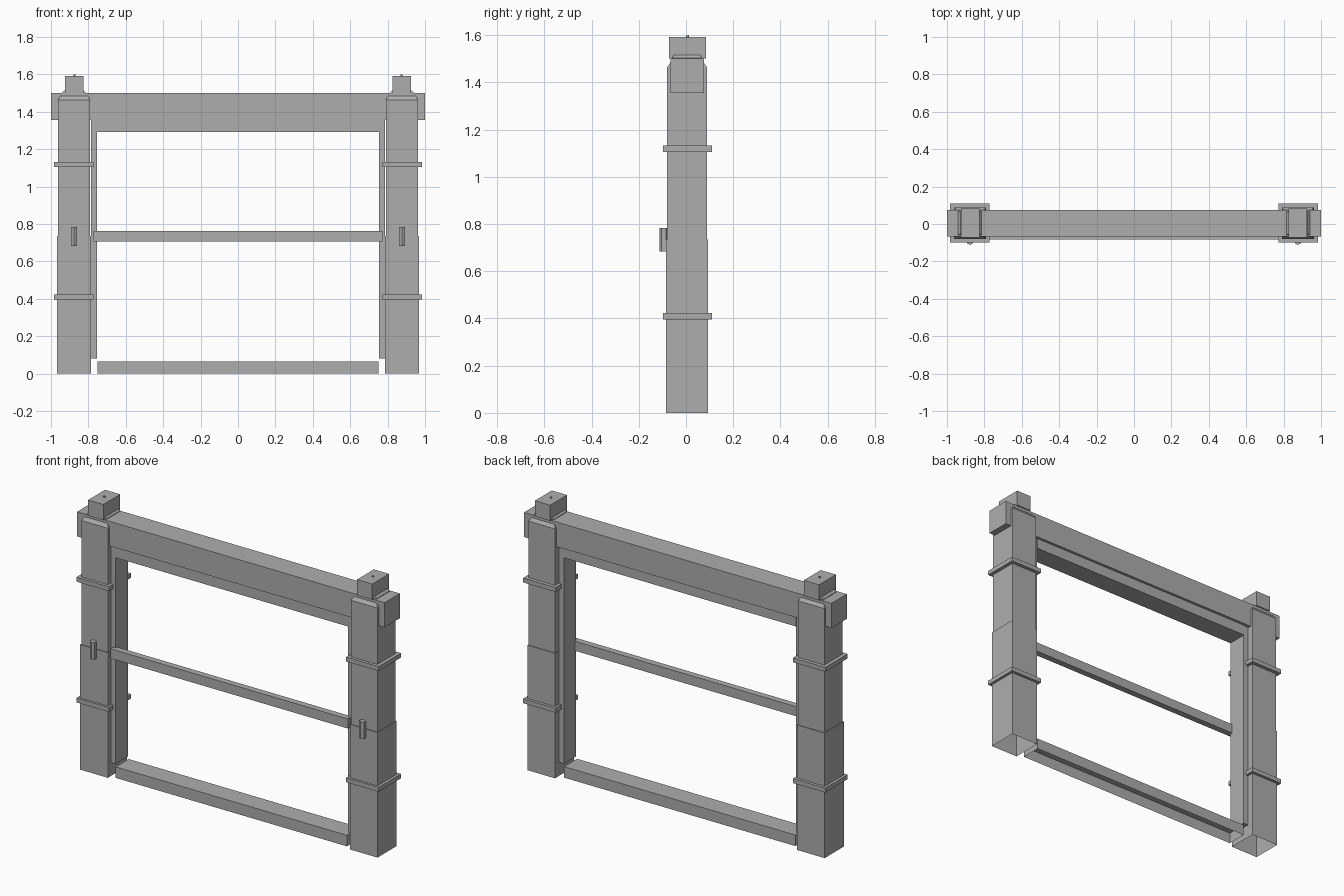
import bpy
import bmesh
from math import pi

cube = bpy.data.objects.get("Cube")
if cube:
    bpy.data.objects.remove(cube, do_unlink=True)

# One flat grey for the whole frame
grey = bpy.data.materials.new("plain grey")
grey.use_nodes = True
colour = (0.42, 0.42, 0.42, 1)
grey.diffuse_color = colour
grey.node_tree.nodes["Principled BSDF"].inputs["Base Color"].default_value = colour


def finish(name, bm, paired):
    bmesh.ops.recalc_face_normals(bm, faces=bm.faces)
    mesh = bpy.data.meshes.new(name)
    bm.to_mesh(mesh)
    bm.free()
    mesh.materials.append(grey)
    obj = bpy.data.objects.new(name, mesh)
    bpy.context.collection.objects.link(obj)
    if paired:
        obj.modifiers.new("Mirror", "MIRROR")
    return obj


def block(name, x, y, z, paired=False, open_base=False, top_inset=None):
    """Box from ranges; top_inset=(dx, dy, height) adds a sloped top."""
    sections = [(z[0], 0, 0), (z[1], 0, 0)]
    if top_inset:
        dx, dy, height = top_inset
        sections.append((z[1] + height, dx, dy))
    bm = bmesh.new()
    rings = []
    for level, dx, dy in sections:
        x0, x1, y0, y1 = x[0] + dx, x[1] - dx, y[0] + dy, y[1] - dy
        corners = ((x0, y0), (x1, y0), (x1, y1), (x0, y1))
        rings.append([bm.verts.new((cx, cy, level)) for cx, cy in corners])
    for low, high in zip(rings, rings[1:]):
        for i in range(4):
            j = (i + 1) % 4
            bm.faces.new((low[i], low[j], high[j], high[i]))
    bm.faces.new(rings[-1])
    if not open_base:
        bm.faces.new(rings[0][::-1])
    return finish(name, bm, paired)


def rod(name, radius, height, centre, sides):
    bm = bmesh.new()
    bmesh.ops.create_cone(bm, cap_ends=True, segments=sides, radius1=radius,
                          radius2=radius, depth=height)
    obj = finish(name, bm, True)
    # Turn one corner towards the front, then place in mesh space
    for v in obj.data.vertices:
        px, py, pz = v.co
        v.co = (centre[0] + px, centre[1] + py, centre[2] + pz)
    return obj


# Posts: slightly wider hollow base, upper part with chamfered head
block("lower_post", (0.787, 0.967), (-0.085, 0.093), (0, 0.735), True, True)
block("upper_post", (0.79, 0.962), (-0.08, 0.089), (0.735, 1.464), True,
      top_inset=(0.012, 0.014, 0.02))

# Straps around the posts
for label, z in (("lower", 0.396), ("upper", 1.106)):
    block(label + "_strap", (0.772, 0.983), (-0.098, 0.11), (z, z + 0.026), True)

# Pegs on the front of the posts
rod("post_peg", 0.018, 0.1, (0.876, -0.094, 0.733), 6)

# Top beam with caps, collars and small pins
block("top_beam", (-1, 1), (-0.066, 0.076), (1.355, 1.5))
block("cap_collar", (0.815, 0.94), (-0.058, 0.068), (1.5, 1.503), True,
      top_inset=(0.012, 0.006, 0.012))
block("beam_cap", (0.825, 0.924), (-0.073, 0.084), (1.5, 1.592), True)
rod("cap_pin", 0.006, 0.012, (0.874, 0.006, 1.592), 6)

# Inner frame: jambs, lintel, crossbar and hollow sill
block("inner_jamb", (0.755, 0.787), (-0.058, 0.055), (0.08, 1.355), True)
block("lintel", (-0.757, 0.757), (-0.06, 0.06), (1.293, 1.355))
block("crossbar", (-0.772, 0.772), (-0.083, -0.045), (0.706, 0.762))
block("sill", (-0.752, 0.752), (-0.062, 0.058), (0, 0.065), open_base=True)
